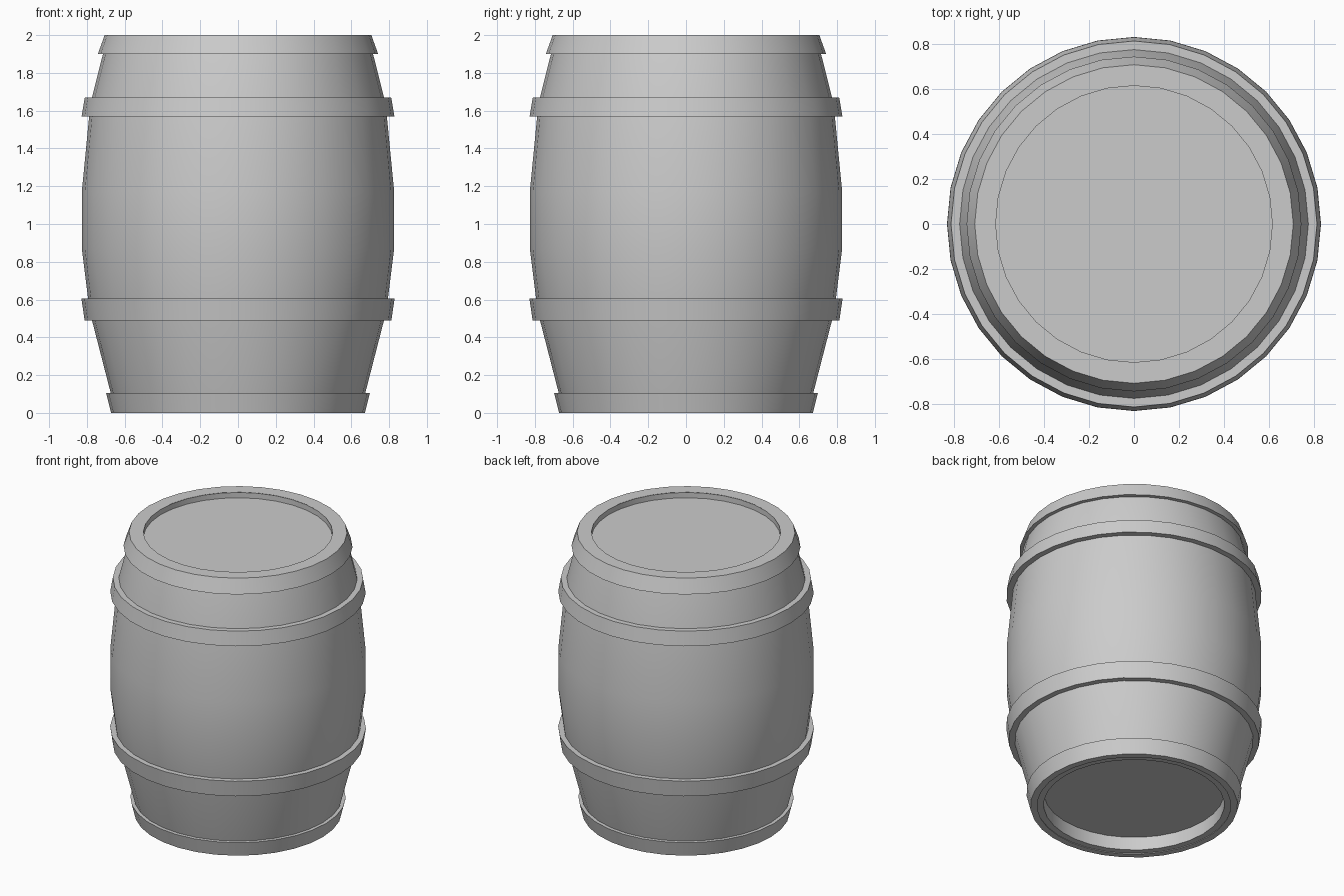
import bpy, bmesh, math

if "Cube" in bpy.data.objects:
    bpy.data.objects.remove(bpy.data.objects["Cube"])

SIDES = 32


def lathe(name, profile, closed=False, angle=25):
    """Spin an (r, z) profile around z; r = 0 ends are merged to a pole-free cap."""
    bm = bmesh.new()
    rings = []
    for r, z in profile:
        rings.append([bm.verts.new((r * math.cos(2 * math.pi * i / SIDES),
                                    r * math.sin(2 * math.pi * i / SIDES), z))
                      for i in range(SIDES)])
    pairs = list(zip(rings, rings[1:]))
    if closed:
        pairs.append((rings[-1], rings[0]))
    else:
        bm.faces.new(rings[0])
        bm.faces.new(rings[-1])
    for a, b in pairs:
        for i in range(SIDES):
            j = (i + 1) % SIDES
            bm.faces.new((a[i], a[j], b[j], b[i]))
    bmesh.ops.recalc_face_normals(bm, faces=bm.faces)
    mesh = bpy.data.meshes.new(name)
    bm.to_mesh(mesh)
    bm.free()
    obj = bpy.data.objects.new(name, mesh)
    bpy.context.collection.objects.link(obj)
    bpy.ops.object.select_all(action='DESELECT')
    obj.select_set(True)
    bpy.context.view_layer.objects.active = obj
    bpy.ops.object.shade_smooth_by_angle(angle=math.radians(angle))
    return obj


# Bulging body with a deep recessed base and a shallow recessed lid
lathe("barrel_body", [
    (0.585, 0.10), (0.585, 0.006), (0.645, 0.006), (0.675, 0.11),
    (0.773, 0.49), (0.793, 0.60), (0.827, 0.87), (0.827, 1.17),
    (0.788, 1.57), (0.773, 1.67), (0.715, 1.90), (0.69, 1.998),
    (0.613, 1.998), (0.613, 1.96)])

# Hoops: (name, bottom z, bottom radius, top z, top radius, inner radii)
hoops = [
    ("bottom_hoop", 0.0, 0.672, 0.105, 0.698, 0.628, 0.66),
    ("lower_hoop", 0.49, 0.812, 0.605, 0.829, 0.765, 0.785),
    ("upper_hoop", 1.57, 0.828, 1.67, 0.811, 0.78, 0.765),
    ("top_hoop", 1.90, 0.742, 2.0, 0.706, 0.705, 0.613),
]
for name, z0, r0, z1, r1, i0, i1 in hoops:
    lathe(name, [(i0, z0), (r0, z0), (r1, z1), (i1, z1)], closed=True)
